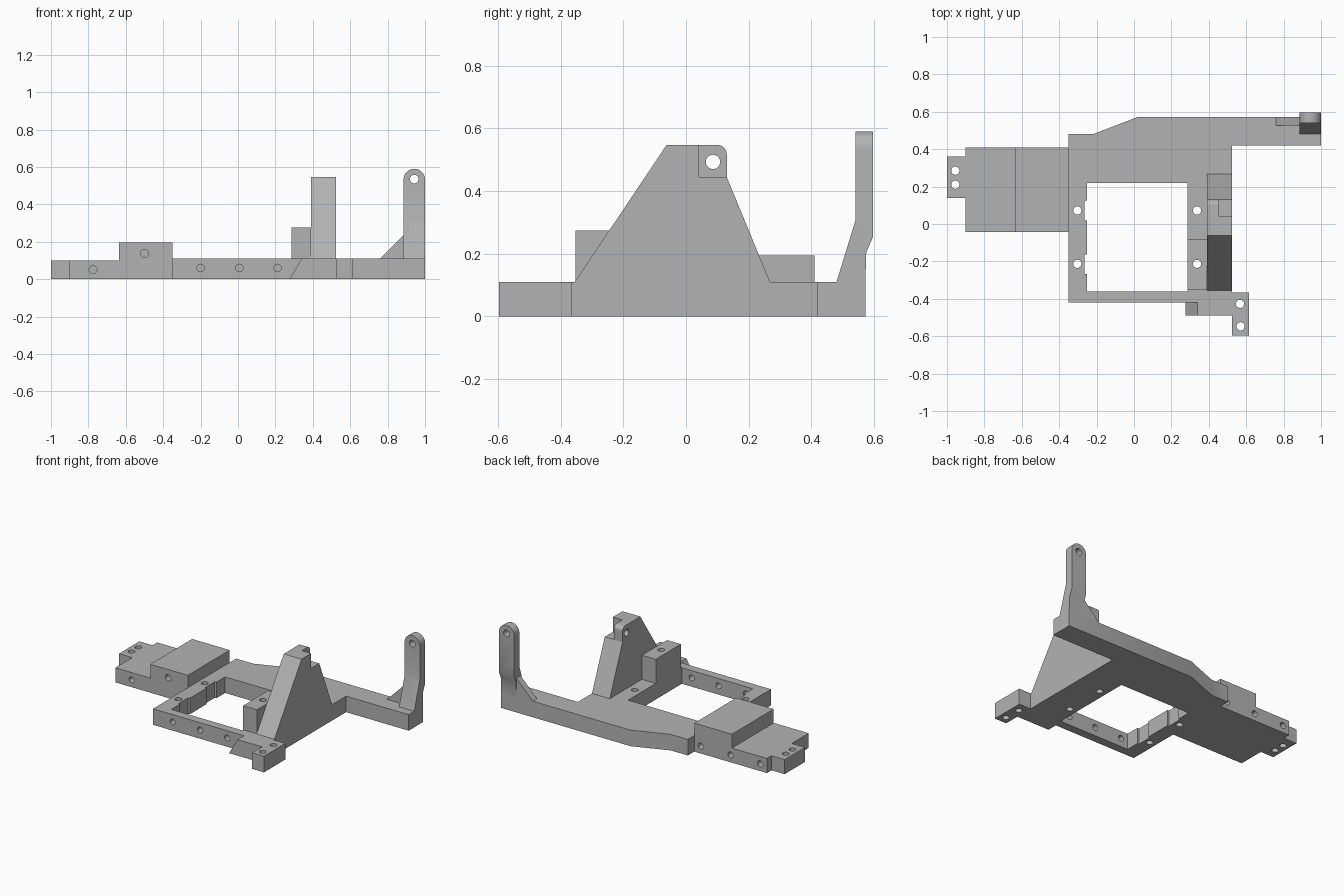
import bpy, bmesh
from math import sin, cos, pi, radians
from mathutils import Vector

if "Cube" in bpy.data.objects:
    bpy.data.objects.remove(bpy.data.objects["Cube"], do_unlink=True)

grey = bpy.data.materials.new("plain_grey")
grey.use_nodes = True
colour = (0.45, 0.45, 0.45, 1)
grey.diffuse_color = colour
grey.node_tree.nodes["Principled BSDF"].inputs["Base Color"].default_value = colour


def place(axis, u, v, w):
    """Map a flat point (u, v) at depth w along the axis into space."""
    return Vector({"x": (w, u, v), "y": (u, w, v), "z": (u, v, w)}[axis])


def add_prism(bm, axis, points, lo, hi):
    near = [bm.verts.new(place(axis, u, v, lo)) for u, v in points]
    far = [bm.verts.new(place(axis, u, v, hi)) for u, v in points]
    bm.faces.new(near)
    bm.faces.new(far[::-1])
    for i in range(len(points)):
        j = (i + 1) % len(points)
        bm.faces.new((near[j], near[i], far[i], far[j]))


def finish(bm, name):
    bmesh.ops.recalc_face_normals(bm, faces=bm.faces)
    mesh = bpy.data.meshes.new(name)
    bm.to_mesh(mesh)
    bm.free()
    mesh.materials.append(grey)
    ob = bpy.data.objects.new(name, mesh)
    bpy.context.scene.collection.objects.link(ob)
    return ob


def prism(name, axis, points, lo, hi):
    bm = bmesh.new()
    add_prism(bm, axis, points, lo, hi)
    return finish(bm, name)


def rect(u0, u1, v0, v1):
    return [(u0, v0), (u1, v0), (u1, v1), (u0, v1)]


def arc(u, v, r, start, end, n=12):
    angles = [radians(start + (end - start) * i / n) for i in range(n + 1)]
    return [(u + r * cos(a), v + r * sin(a)) for a in angles]


H = 0.11     # frame thickness
parts = []

# Main frame with its long rear arm and front corner tab
frame = prism("frame", "z", [
    (-0.35, -0.42), (0.525, -0.42), (0.525, -0.597), (0.615, -0.597),
    (0.615, -0.365), (0.525, -0.365), (0.525, 0.42), (1, 0.42),
    (1, 0.572), (0.02, 0.572), (-0.22, 0.48), (-0.35, 0.48)], 0, H)
parts.append(frame)

# Sloped foot in front of the frame
parts.append(prism("front_foot", "y",
                   [(0.275, 0), (0.525, 0), (0.525, H), (0.34, H)], -0.49, -0.42))

# Stepped side block and its end tab
parts.append(prism("side_block", "y", [
    (-0.9, 0), (-0.35, 0), (-0.35, 0.195), (-0.635, 0.195), (-0.635, 0.1), (-0.9, 0.1)],
    -0.043, 0.41))
parts.append(prism("end_tab", "z", rect(-1, -0.9, 0.14, 0.36), 0, 0.1))

# Pillars either side of the opening, one with a hollow front
groove = arc(-0.302, -0.385, 0.06, 30, 142)
parts.append(prism("grooved_pillar", "z",
                   [(-0.252, -0.08), (-0.252, -0.355)] + groove
                   + [(-0.35, -0.345), (-0.35, -0.08)], H, 0.275))
parts.append(prism("square_pillar", "z", rect(0.285, 0.39, -0.352, -0.08), H, 0.275))

# Tall tapered wall with a thin rounded ear at the top
parts.append(prism("tapered_wall", "x", [
    (-0.355, H), (0.268, H), (0.13, 0.445), (0.042, 0.445),
    (0.042, 0.547), (-0.062, 0.547)], 0.39, 0.525))
parts.append(prism("wall_ear", "x",
                   [(0.042, 0.445), (0.13, 0.445)] + arc(0.1, 0.517, 0.03, 0, 90)
                   + [(0.042, 0.547)], 0.39, 0.455))

# Upright arm: side profile trimmed to a round top
post = prism("upright_arm", "x", [
    (0.48, H), (0.572, H), (0.575, 0.205), (0.597, 0.255),
    (0.597, 0.6), (0.54, 0.6), (0.54, 0.305)], 0.885, 1)
trim = prism("arm_trim", "y",
             [(0.885, 0), (1, 0)] + arc(0.9425, 0.533, 0.0575, 0, 180, 24), 0.4, 0.7)
parts.append(post)

# Gusset bracing the upright arm
parts.append(prism("arm_gusset", "y", [(0.76, H), (0.885, H), (0.885, 0.235)], 0.527, 0.572))

# Cutters: the central opening with its relief slots, and all bolt holes
opening = prism("opening_cutter", "z", rect(-0.252, 0.285, -0.362, 0.22), -0.1, 0.2)
bm = bmesh.new()
for y in (0.072, -0.215):
    add_prism(bm, "z", rect(-0.264, -0.2, y - 0.053, y + 0.053), -0.1, 0.4)
slots = finish(bm, "slot_cutter")

bm = bmesh.new()


def hole(axis, u, v, lo, hi, r=0.022):
    add_prism(bm, axis, arc(u, v, r, 0, 345, 23), lo, hi)


for x in (-0.303, 0.337):
    for y in (0.072, -0.213):
        hole("z", x, y, -0.1, 0.4)
for x, y in ((-0.955, 0.285), (-0.955, 0.21), (0.567, -0.427), (0.57, -0.547)):
    hole("z", x, y, -0.1, 0.3)
for x in (-0.2, 0.007, 0.212):
    hole("y", x, 0.06, -0.6, -0.3, 0.02)
for x, z in ((-0.775, 0.05), (-0.5, 0.138)):
    hole("y", x, z, -0.1, 0.08, 0.021)
for x in (-0.4, -0.625, -0.85):
    hole("y", x, 0.05, 0.3, 0.5, 0.021)
hole("y", 0.9425, 0.535, 0.45, 0.7, 0.023)
hole("x", 0.086, 0.493, 0.3, 0.6, 0.023)
holes = finish(bm, "hole_cutter")


def cut(ob, cutter, operation="DIFFERENCE"):
    mod = ob.modifiers.new("cut", "BOOLEAN")
    mod.operation = operation
    mod.solver = "EXACT"
    mod.object = cutter


cut(frame, opening)
cut(post, trim, "INTERSECT")
for ob in parts:
    if ob.name in ("frame", "grooved_pillar"):
        cut(ob, slots)
    if ob.name not in ("arm_gusset", "front_foot", "tapered_wall"):
        cut(ob, holes)

# Bake the cuts and remove the cutters
depsgraph = bpy.context.evaluated_depsgraph_get()
baked = [bpy.data.meshes.new_from_object(ob.evaluated_get(depsgraph)) for ob in parts]
for ob, mesh in zip(parts, baked):
    ob.modifiers.clear()
    ob.data = mesh
for ob in (opening, slots, holes, trim):
    bpy.data.objects.remove(ob, do_unlink=True)

# Smooth the round surfaces, keep the edges crisp
bpy.ops.object.select_all(action="DESELECT")
for ob in parts:
    ob.select_set(True)
bpy.context.view_layer.objects.active = frame
bpy.ops.object.shade_smooth_by_angle(angle=radians(30))
